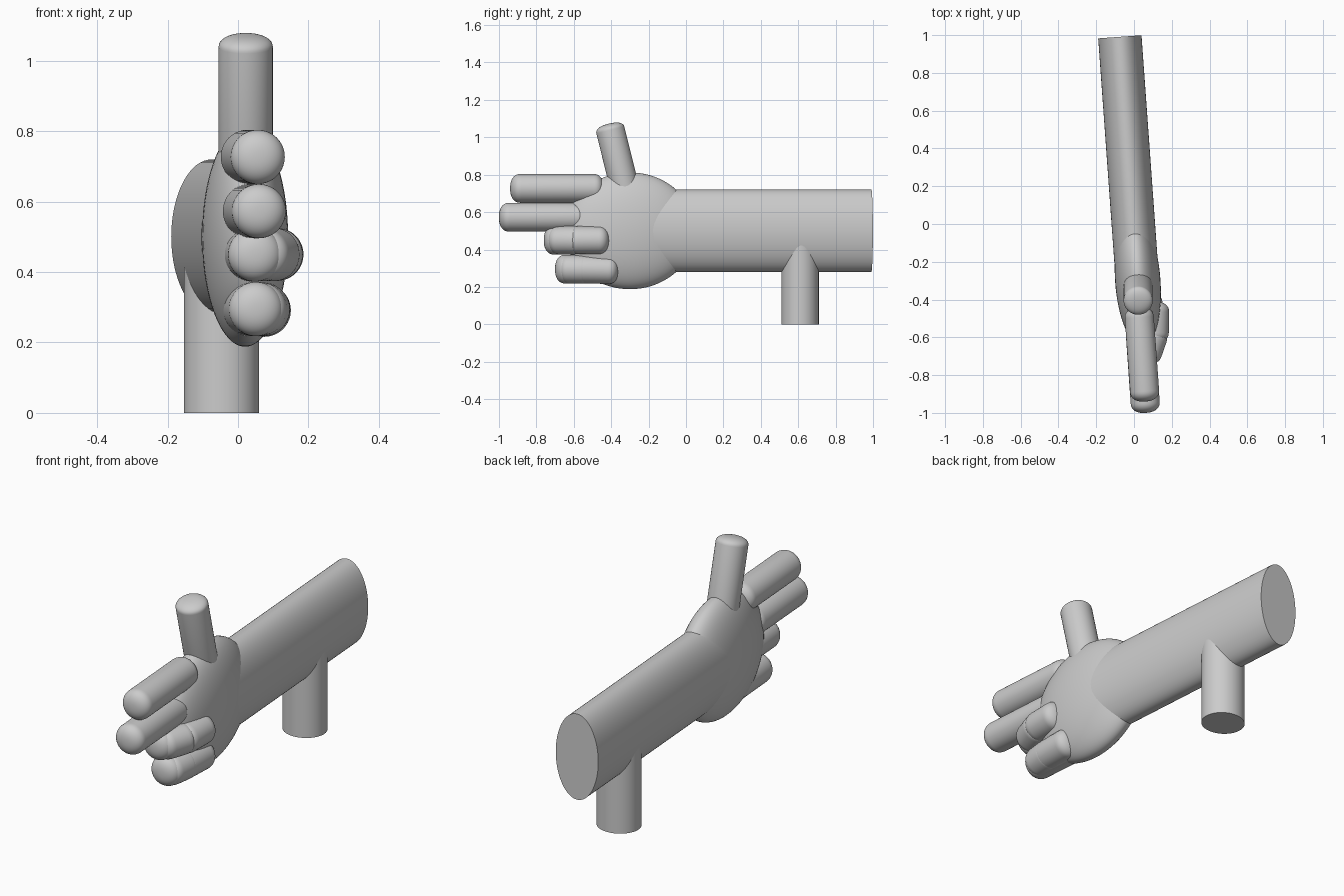
import bpy, bmesh, math
from mathutils import Vector, Matrix

if "Cube" in bpy.data.objects:
    bpy.data.objects.remove(bpy.data.objects["Cube"])

SIDES = 64
TILT = math.atan(0.072)


def finish(name, bm, angle=40):
    bmesh.ops.recalc_face_normals(bm, faces=bm.faces)
    me = bpy.data.meshes.new(name)
    bm.to_mesh(me)
    bm.free()
    ob = bpy.data.objects.new(name, me)
    bpy.context.collection.objects.link(ob)
    bpy.ops.object.select_all(action='DESELECT')
    ob.select_set(True)
    bpy.context.view_layer.objects.active = ob
    bpy.ops.object.shade_smooth_by_angle(angle=math.radians(angle))
    return ob


def frame(p0, p1):
    """Matrix that maps local z onto the line p0 -> p1."""
    d = Vector(p1) - Vector(p0)
    rot = d.to_track_quat('Z', 'Y').to_matrix().to_4x4()
    return Matrix.Translation(Vector(p0)) @ rot, d.length


def capsule(bm, p0, p1, r, dome=0.05):
    """Round rod whose outer ends are flattened domes at p0 and p1."""
    m, length = frame(p0, p1)
    n = 10
    cap = []
    for i in range(n):
        a = math.pi / 2 * (i + 1) / n
        cap.append((r * math.sin(a) ** 0.85, dome * (1 - math.cos(a) ** 0.9 if i < n - 1 else 1)))
    profile = cap + [(pr, length - pz) for pr, pz in reversed(cap)]
    rings = []
    for pr, pz in profile:
        rings.append([bm.verts.new(m @ Vector((pr * math.cos(t), pr * math.sin(t), pz)))
                      for t in (2 * math.pi * k / SIDES for k in range(SIDES))])
    for a, b in zip(rings, rings[1:]):
        for k in range(SIDES):
            j = (k + 1) % SIDES
            bm.faces.new((a[k], a[j], b[j], b[k]))
    for ring, z in ((rings[0], 0), (rings[-1], length)):
        c = bm.verts.new(m @ Vector((0, 0, z)))
        for k in range(SIDES):
            bm.faces.new((ring[k], ring[(k + 1) % SIDES], c))


def cylinder(name, mat, rx, ry, depth):
    bm = bmesh.new()
    bmesh.ops.create_cone(bm, cap_ends=True, segments=SIDES, radius1=1, radius2=1, depth=1,
                          matrix=mat @ Matrix.Diagonal((rx, ry, depth, 1)))
    return finish(name, bm)


# Forearm: oval tube lying along y, slightly turned
turn = Matrix.Rotation(TILT, 4, 'Z')
lie = Matrix.Rotation(math.pi / 2, 4, 'X')
arm_mat = Matrix.Translation((-0.032, 0.395, 0.5)) @ turn @ lie
cylinder("forearm", arm_mat, 0.115, 0.22, 1.195)

# Support post under the forearm
cylinder("post", Matrix.Translation((-0.047, 0.61, 0.24)), 0.107, 0.10, 0.48)

# Palm: flattened ellipsoid
bm = bmesh.new()
bmesh.ops.create_uvsphere(bm, u_segments=SIDES, v_segments=40, radius=1,
                          matrix=Matrix.Translation((0.02, -0.30, 0.5)) @ turn
                          @ Matrix.Diagonal((0.12, 0.35, 0.312, 1)))
finish("palm", bm)

# Thumb pointing up, and the fingers (the lower two curl back on the +x side)
digits = {
    "thumb": [((0.022, -0.318, 0.69), (0.022, -0.413, 1.073))],
    "index_finger": [((0.024, -0.44, 0.727), (0.06, -0.94, 0.727))],
    "middle_finger": [((0.03, -0.53, 0.573), (0.063, -1.0, 0.573))],
    "ring_finger": [((0.03, -0.42, 0.45), (0.052, -0.76, 0.45)),
                    ((0.055, -0.73, 0.45), (0.118, -0.55, 0.45)),
                    ((0.108, -0.63, 0.45), (0.112, -0.41, 0.45))],
    "little_finger": [((0.03, -0.38, 0.295), (0.055, -0.70, 0.295)),
                      ((0.056, -0.68, 0.296), (0.078, -0.50, 0.293)),
                      ((0.072, -0.60, 0.295), (0.076, -0.36, 0.290))],
}
for name, segments in digits.items():
    bm = bmesh.new()
    for i, (p0, p1) in enumerate(segments):
        capsule(bm, p0, p1, 0.077 - 0.001 * i, 0.035 if name == "thumb" else 0.055)
    finish(name, bm, 50)
